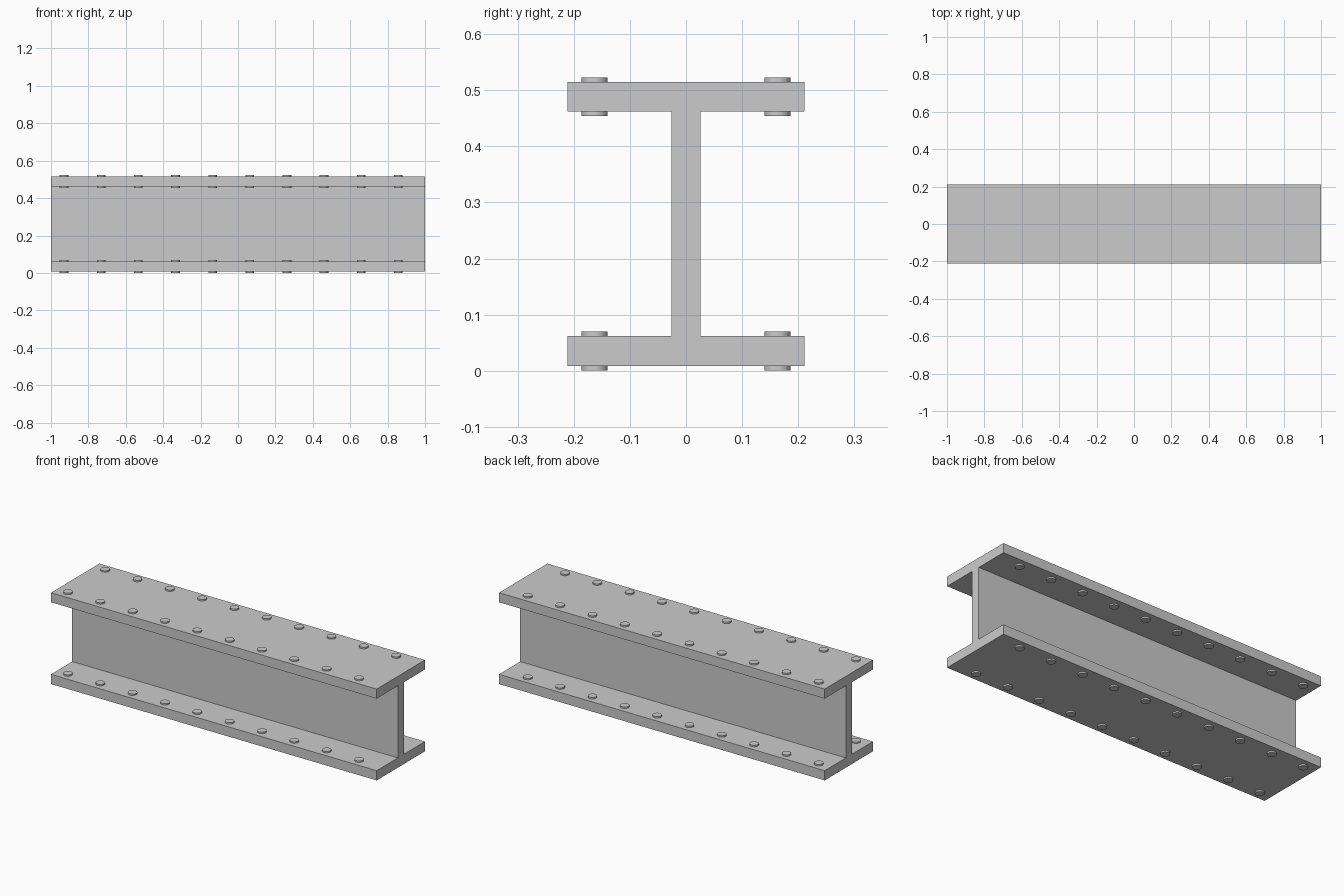
import bpy, bmesh

if "Cube" in bpy.data.objects:
    bpy.data.objects.remove(bpy.data.objects["Cube"])

HALF_LEN, HALF_W, HALF_WEB = 1.0, 0.2115, 0.026
Z0, Z1, Z2, Z3 = 0.008, 0.062, 0.462, 0.515   # flange bottoms and tops
HEAD = 0.008                                  # bolt head height
BOLT_R, BOLT_Y = 0.0233, 0.163
BOLT_X0, PITCH, COUNT = -0.93, 0.1986, 10


def add_object(name, bm):
    bmesh.ops.recalc_face_normals(bm, faces=bm.faces)
    mesh = bpy.data.meshes.new(name)
    bm.to_mesh(mesh)
    bm.free()
    obj = bpy.data.objects.new(name, mesh)
    bpy.context.collection.objects.link(obj)
    return obj


# I-shaped profile, extruded along x
right = [(HALF_W, Z0), (HALF_W, Z1), (HALF_WEB, Z1),
         (HALF_WEB, Z2), (HALF_W, Z2), (HALF_W, Z3)]
profile = right + [(-y, z) for y, z in reversed(right)]
bm = bmesh.new()
face = bm.faces.new([bm.verts.new((-HALF_LEN, y, z)) for y, z in profile])
ext = bmesh.ops.extrude_face_region(bm, geom=[face], use_keep_orig=True)
moved = [g for g in ext["geom"] if isinstance(g, bmesh.types.BMVert)]
bmesh.ops.translate(bm, verts=moved, vec=(2 * HALF_LEN, 0, 0))
add_object("girder", bm)


# Rows of bolts running through each flange, with a head on both sides
def bolt_row(name, y, bottom, top):
    bpy.ops.mesh.primitive_cylinder_add(
        vertices=32, radius=BOLT_R, depth=top - bottom + 2 * HEAD,
        location=(BOLT_X0, y, (bottom + top) / 2))
    obj = bpy.context.object
    obj.name = name
    bpy.ops.object.shade_smooth_by_angle()
    arr = obj.modifiers.new("repeat", 'ARRAY')
    arr.count = COUNT
    arr.use_relative_offset = False
    arr.use_constant_offset = True
    arr.constant_offset_displace = (PITCH, 0, 0)


for side, y in (("front", -BOLT_Y), ("back", BOLT_Y)):
    bolt_row(f"lower_{side}_bolts", y, Z0, Z1)
    bolt_row(f"upper_{side}_bolts", y, Z2, Z3)
